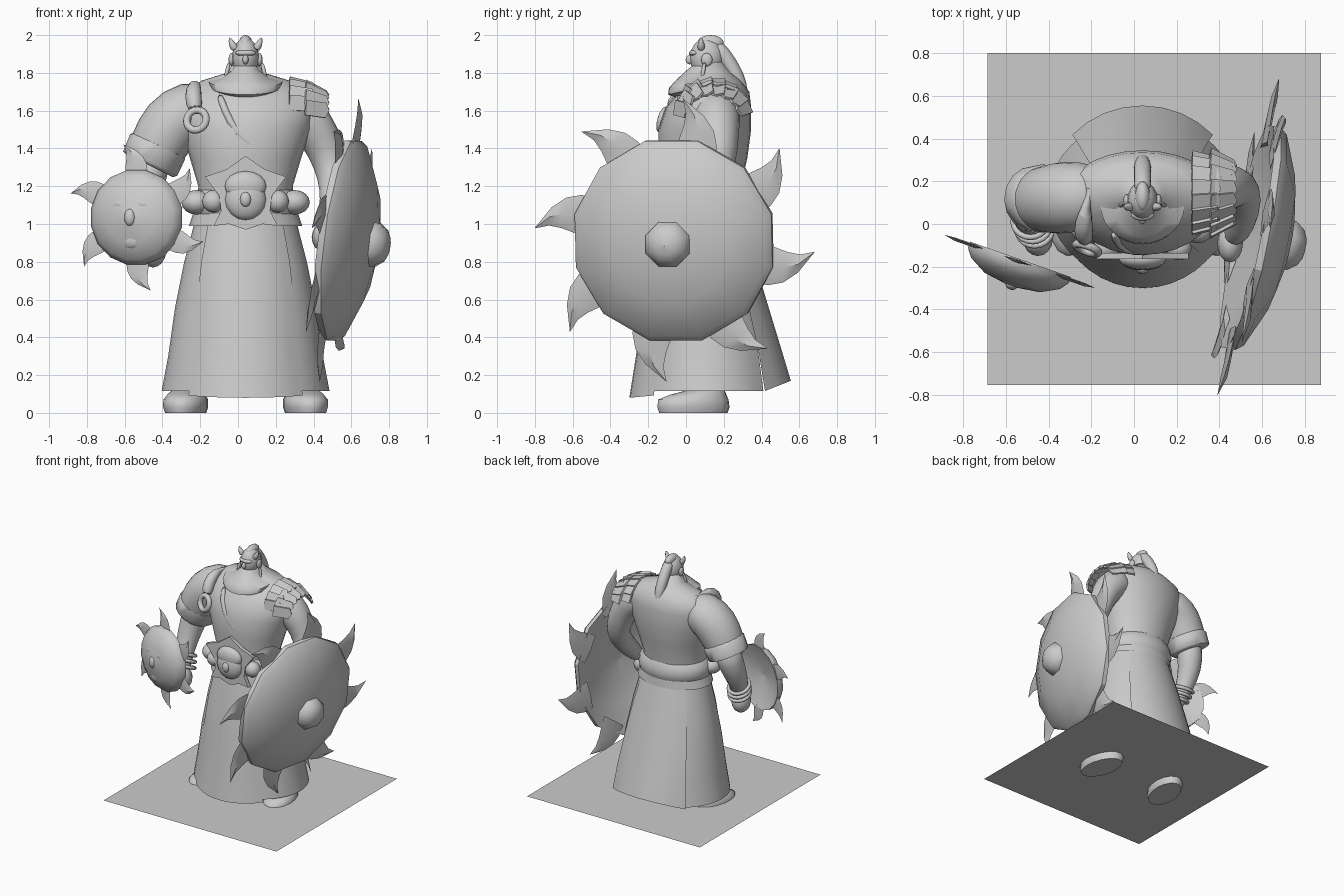
import bpy, bmesh, math
from math import sin, cos, pi, radians
from mathutils import Vector, Matrix

if "Cube" in bpy.data.objects:
    bpy.data.objects.remove(bpy.data.objects["Cube"])

GREY = bpy.data.materials.new("stone_grey")
GREY.diffuse_color = (0.6, 0.6, 0.6, 1)
GREY.use_nodes = True
GREY.node_tree.nodes["Principled BSDF"].inputs["Base Color"].default_value = GREY.diffuse_color
CX = 0.04  # body centre line


def finish(ob, angle=40, sub=0):
    ob.data.materials.clear()
    ob.data.materials.append(GREY)
    if sub:
        ob.modifiers.new("round", 'SUBSURF').levels = sub
        ob.modifiers["round"].render_levels = sub
    bpy.ops.object.select_all(action='DESELECT')
    ob.select_set(True)
    bpy.context.view_layer.objects.active = ob
    if angle:
        bpy.ops.object.shade_smooth_by_angle(angle=radians(angle))
    return ob


def make(name, verts, faces, angle=40, sub=0):
    me = bpy.data.meshes.new(name)
    me.from_pydata([tuple(v) for v in verts], [], faces)
    bm = bmesh.new()
    bm.from_mesh(me)
    bmesh.ops.remove_doubles(bm, verts=bm.verts, dist=1e-5)
    bmesh.ops.recalc_face_normals(bm, faces=bm.faces)
    bm.to_mesh(me)
    bm.free()
    ob = bpy.data.objects.new(name, me)
    bpy.context.collection.objects.link(ob)
    return finish(ob, angle, sub)


def skin(name, rings, closed=True, caps=True, **kw):
    """Bridge equal-sized rings of points."""
    n = len(rings[0])
    faces = [(r * n + i, r * n + (i + 1) % n, (r + 1) * n + (i + 1) % n, (r + 1) * n + i)
             for r in range(len(rings) - 1) for i in range(n if closed else n - 1)]
    if caps:
        faces += [tuple(range(n)), tuple(range((len(rings) - 1) * n, len(rings) * n))]
    return make(name, [p for ring in rings for p in ring], faces, **kw)


def loft(name, rows, n=28, a0=0, a1=360, closed=True, caps=False, **kw):
    """Rows of (z, cy, rx, ry, tilt) ellipses; tilt lifts the back."""
    m = n if closed else n - 1
    angs = [radians(a0 + (a1 - a0) * i / m) for i in range(n)]
    rings = [[(CX + rx * cos(a), cy + ry * sin(a), z + t * sin(a)) for a in angs]
             for z, cy, rx, ry, t in rows]
    return skin(name, rings, closed, caps, **kw)


def tube(name, path, n=10, sub=1):
    """Path of (x, y, z, radius)."""
    pts = [Vector(p[:3]) for p in path]
    rings = []
    for i, p in enumerate(pts):
        d = (pts[min(i + 1, len(pts) - 1)] - pts[max(i - 1, 0)]).normalized()
        u = d.cross(Vector((0, 1, 0.01))).normalized()
        v = d.cross(u)
        rings.append([p + path[i][3] * (u * cos(2 * pi * k / n) + v * sin(2 * pi * k / n))
                      for k in range(n)])
    return skin(name, rings, sub=sub, angle=60)


def ball(name, loc, size, rot=(0, 0, 0), seg=16):
    bpy.ops.mesh.primitive_uv_sphere_add(segments=seg, ring_count=seg // 2, location=loc, rotation=rot)
    ob = bpy.context.object
    ob.name, ob.scale = name, size
    return finish(ob, 60)


def ring(name, loc, big, small, rot=(0, 0, 0)):
    bpy.ops.mesh.primitive_torus_add(major_segments=20, minor_segments=8, location=loc,
                                     rotation=rot, major_radius=big, minor_radius=small)
    bpy.context.object.name = name
    return finish(bpy.context.object, 60)


def plate(name, outline, depth, mat):
    """Outline in local x, z; thickness in local y."""
    return skin(name, [[mat @ Vector((x, y, z)) for x, z in outline] for y in (-depth / 2, depth / 2)],
                angle=20)


def frame(loc, normal):
    n = Vector(normal).normalized()
    u = Vector((-n.y, n.x, 0)).normalized()
    return Matrix.Translation(loc) @ Matrix((u, n.cross(u), n)).transposed().to_4x4()


def disc(name, mat, profile, seg, phase=0, angle=30):
    rings = [[mat @ Vector((r * cos(a), r * sin(a), h))
              for a in [2 * pi * k / seg + phase for k in range(seg)]] for r, h in profile]
    return skin(name, rings, caps=False, angle=angle)


def spikes(name, mat, count, start, s, width):
    """Curved flame blades round a disc."""
    for k in range(count):
        a = start + 2 * pi * k / count
        rad, tan = Vector((cos(a), sin(a), 0)), Vector((-sin(a), cos(a), 0))
        rows = []
        for r, off, hw in ((.45, -.05, .10), (.53, -.055, .095), (.61, -.05, .075),
                           (.68, -.02, .045), (.755, .055, .001)):
            c = rad * r * s + tan * off * s
            w = tan * hw * s * width
            ridge = Vector((0, 0, min(hw, .02) * s))
            rows.append([mat @ p for p in (c - w, c + ridge, c + w, c - ridge * .5)])
        skin(f"{name}_{k + 1}", rows, angle=25)


# Standing slab, a little above the soles
make("standing_slab", [(-.685, -.755, .057), (.875, -.755, .057), (.875, .80, .057), (-.685, .80, .057)],
     [(0, 1, 2, 3)], angle=0)

# Legs and boots
for side, s in (("right", -1), ("left", 1)):
    x = CX + s * .325
    tube(f"{side}_leg", [(x, .12, .05, .09), (x - s * .04, .12, .4, .11), (x - s * .15, .1, .9, .12)])
    boot = loft(f"{side}_boot", [(0, .04, .105, .185, 0), (.03, .04, .115, .195, 0), (.07, .04, .115, .19, 0),
                                 (.105, .06, .095, .15, .01), (.13, .10, .07, .09, .01)],
                n=16, caps=True, angle=60)
    boot.matrix_world = Matrix.Translation((x, 0, 0)) @ Matrix.Rotation(s * .2, 4, 'Z') @ \
        Matrix.Translation((-CX, 0, 0))

# Long skirt: two flanks, a back panel and an overlapping front panel
FLANK = [(1.03, .08, .265, .215, 0), (.8, .09, .325, .265, 0), (.55, .10, .375, .315, 0),
         (.3, .11, .41, .36, 0), (.115, .115, .445, .385, 0)]
BACK = [(1.03, .08, .265, .215, 0), (.8, .09, .33, .275, 0), (.55, .105, .38, .335, 0),
        (.3, .12, .42, .39, .02), (0, .125, .45, .43, .17)]
FRONT = [(1.03, .08, .27, .22, 0), (.8, .09, .325, .28, 0), (.55, .105, .365, .335, 0),
         (.3, .12, .39, .385, 0), (.12, .125, .42, .425, .04)]
loft("left_flank", FLANK, n=13, a0=-55, a1=50, closed=False)
loft("right_flank", FLANK, n=13, a0=130, a1=235, closed=False)
loft("back_panel", BACK, n=9, a0=43, a1=137, closed=False)
loft("front_panel", FRONT, n=11, a0=-136, a1=-44, closed=False)

# Torso
loft("torso", [(1.0, .08, .26, .20, 0), (1.2, .08, .25, .21, 0), (1.35, .09, .295, .235, 0),
               (1.5, .10, .345, .245, 0), (1.62, .12, .37, .225, 0), (1.70, .15, .33, .185, 0),
               (1.76, .16, .23, .13, 0), (1.80, .15, .10, .09, 0), (1.86, .13, .06, .06, 0)],
     caps=True, angle=60)

# Tunic edge crossing the chest
tube("tunic_fold", [(-.10, -.035, 1.69, .02), (-.07, -.105, 1.6, .022), (-.01, -.13, 1.48, .022),
                    (.10, -.13, 1.39, .02), (.25, -.065, 1.31, .015)], n=8)

# Belt roll, its flared lower edge and side knots
loft("belt", [(1.03, .08, .26, .21, 0), (1.055, .08, .28, .225, 0), (1.10, .08, .29, .235, 0),
              (1.15, .08, .28, .225, 0), (1.18, .08, .25, .21, 0)], angle=60)
loft("belt_flare", [(1.08, .08, .27, .22, 0), (.99, .08, .30, .23, 0)])
for s in (-1, 1):
    ball("belt_knot", (CX + s * .26, -.01, 1.115), (.08, .08, .065))
    ball("belt_bead", (CX + s * .17, -.11, 1.12), (.06, .06, .06))

# Mask buckle on a spread backing
half = [(0, .97), (.09, 1.0), (.17, .99), (.13, 1.07), (.14, 1.15), (.215, 1.25), (.10, 1.29), (0, 1.36)]
outline = half + [(-x, z) for x, z in half[-2:0:-1]]
plate("buckle_backing", outline, .03, Matrix.Translation((CX, -.15, 0)))
ball("buckle_mask", (CX, -.16, 1.13), (.11, .06, .11))
ball("buckle_brow", (CX, -.165, 1.2), (.11, .05, .08))
ball("buckle_nose", (CX, -.21, 1.13), (.03, .025, .04))

# Right arm: sleeve, cuff, forearm, bracelets, fist
tube("right_sleeve", [(-.12, .14, 1.61, .13), (-.25, .13, 1.61, .17), (-.36, .12, 1.53, .175),
                      (-.43, .115, 1.40, .155), (-.46, .115, 1.33, .148)], n=14)
tube("right_cuff", [(-.42, .12, 1.42, .145), (-.425, .12, 1.41, .16), (-.465, .115, 1.32, .157),
                    (-.47, .115, 1.31, .14)], n=16, sub=0)
tube("right_forearm", [(-.44, .12, 1.38, .11), (-.48, .11, 1.25, .105), (-.50, .05, 1.1, .085),
                       (-.48, -.02, .96, .06), (-.46, -.06, .88, .06)])
for i in range(3):
    ring("bracelet", (-.485 + .01 * i, .01 - .02 * i, 1.02 - .04 * i), .08, .014, (radians(-25), 0, 0))
ball("right_fist", (-.45, -.07, .86), (.07, .08, .09))

# Left arm and fist
tube("left_arm", [(.22, .15, 1.62, .12), (.35, .16, 1.58, .14), (.44, .17, 1.46, .115),
                  (.49, .18, 1.32, .095), (.52, .12, 1.19, .09), (.50, .0, 1.06, .075),
                  (.46, -.08, .97, .055)])
ball("left_fist", (.45, -.09, .93), (.06, .09, .075))

# Layered shoulder guard
for row, (x, drop, tilt) in enumerate(((.33, 0, .25), (.41, .03, .5))):
    for j in range(8):
        p = radians(-75 + 147 * j / 7)
        mat = Matrix.Translation((x, .14 + .175 * sin(p), 1.60 - drop + .15 * cos(p))) @ \
            Matrix.Rotation(-p, 4, 'X') @ Matrix.Rotation(tilt, 4, 'Y') @ Matrix.Rotation(pi / 2 + .15, 4, 'X')
        plate(f"shoulder_scale_{row}_{j}", [(-.06, -.04), (.06, -.04), (.08, 0), (.06, .04), (-.06, .04)],
              .014, mat)

# Chest ring on a shoulder strap
ring("chest_ring", (-.22, -.115, 1.55), .055, .02, (radians(75), 0, radians(-20)))
tube("shoulder_strap", [(-.225, -.08, 1.59, .045), (-.24, -.04, 1.68, .05), (-.23, .04, 1.74, .045),
                        (-.21, .16, 1.745, .03), (-.19, .27, 1.67, .02)], n=8)

# Wide bearded collar
loft("collar", [(1.86, .11, .05, .05, 0), (1.815, .09, .07, .085, 0), (1.775, .08, .125, .14, .02),
                (1.755, .08, .195, .17, .035), (1.725, .08, .19, .175, .04), (1.69, .1, .13, .13, .03)],
     angle=60)

# Head, face details and topknot
ball("head", (CX, .11, 1.88), (.072, .09, .105))
ball("nose", (CX, .02, 1.87), (.016, .022, .025))
ball("brow", (CX, .045, 1.905), (.055, .03, .018))
ball("topknot", (CX, .13, 1.96), (.035, .07, .04))
for s in (-1, 1):
    ball("ear", (CX + s * .075, .11, 1.87), (.015, .03, .035))
    tube("ear_drop", [(CX + s * .085, .10, 1.86, .012), (CX + s * .10, .09, 1.80, .014),
                      (CX + s * .11, .08, 1.76, .006)], n=6)
    tube("crown_flare", [(CX + s * .05, .08, 1.92, .03), (CX + s * .075, .08, 1.955, .022),
                         (CX + s * .085, .08, 1.99, .004)], n=6)
tube("braid", [(CX, .15, 1.95, .04), (CX, .19, 1.91, .045), (CX, .23, 1.85, .045), (CX, .27, 1.78, .045),
               (CX, .30, 1.70, .035), (CX, .32, 1.6, .01)], n=8)

# Great shield on the left arm
big = frame((.535, -.06, .915), (1, -.205, -.125))
R = .55
disc("great_shield", big, [(.001, .13), (.3 * R, .115), (.6 * R, .08), (.96 * R, 0), (R, -.005), (R, .03),
                           (.95 * R, .065), (.6 * R, .15), (.3 * R, .185), (.001, .195)], 12, radians(15))
disc("shield_boss", big, [(.13, .165), (.125, .205), (.09, .25), (.05, .27), (.001, .275)], 8, radians(22), 50)
spikes("shield_blade", big, 8, radians(81), 1, 1.1)

# Small masked fist shield on the right hand
small = frame((-.535, -.175, 1.035), (-.33, -.94, 0))
r = .255
disc("fist_shield", small, [(.001, .05), (.6 * r, .03), (r, -.01), (r, .02), (.88 * r, .06),
                            (.55 * r, .105), (.001, .125)], 16, radians(11), 60)
spikes("fist_blade", small, 6, radians(97), .52, 1.2)
tilt = (0, 0, -.34)
for nm, loc, size in (("mask_nose", (0, .0, .115), (.03, .025, .045)), ("mask_chin", (0, -.12, .075), (.08, .035, .05)),
                      ("mask_brow", (-.06, .07, .08), (.06, .035, .035)),
                      ("mask_brow", (.06, .07, .08), (.06, .035, .035))):
    ball(nm, small @ Vector(loc), size, tilt)
